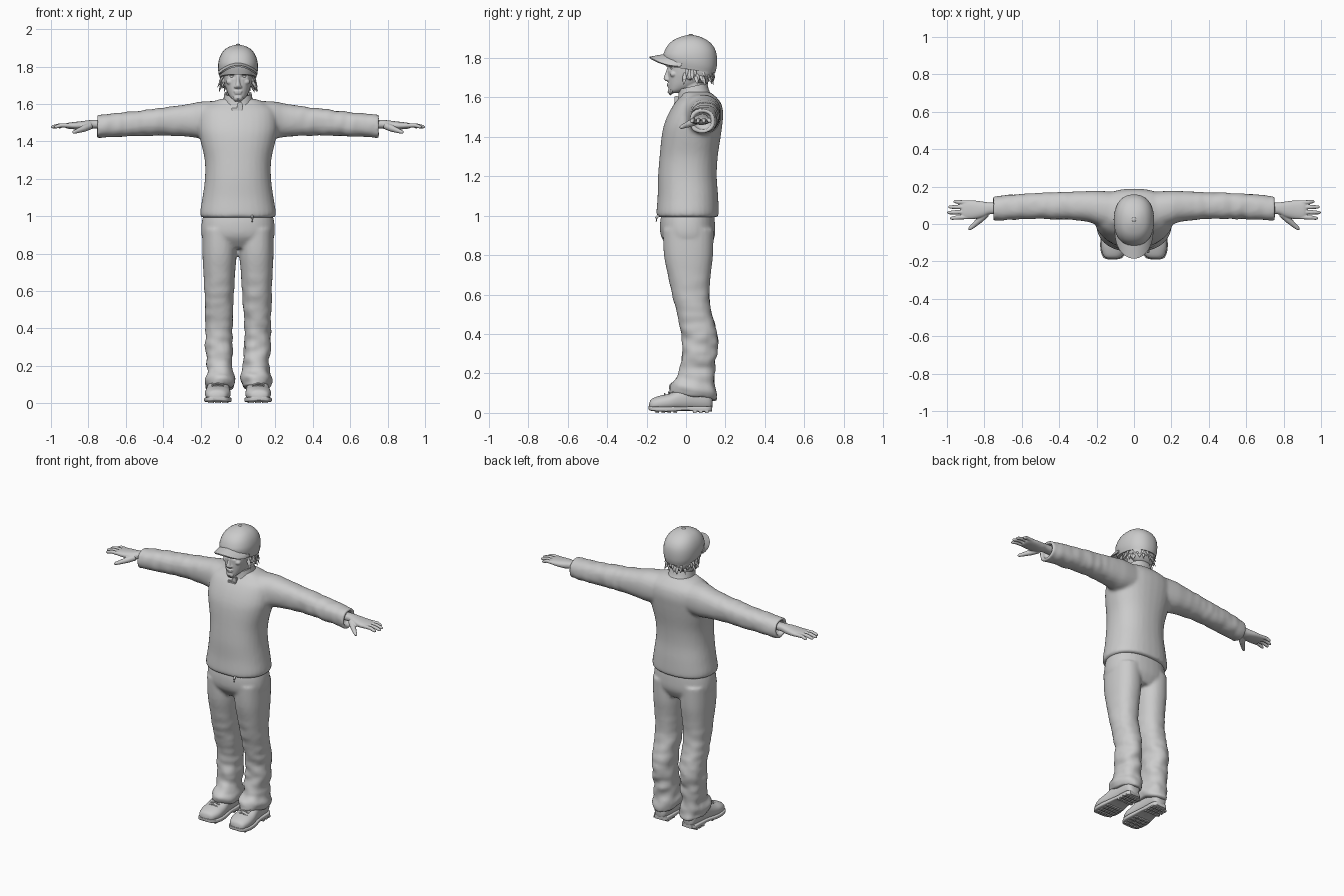
import bpy, bmesh, math, random
from mathutils import Vector, Matrix, noise

random.seed(4)
V = Vector


def skin(bm, loops, cap=True):
    rings = [[bm.verts.new(p) for p in l] for l in loops]
    n = len(rings[0])
    for a, b in zip(rings, rings[1:]):
        for i in range(n):
            bm.faces.new((a[i], a[(i + 1) % n], b[(i + 1) % n], b[i]))
    if cap:
        bm.faces.new(rings[0])
        bm.faces.new(rings[-1])


def loft(bm, rings, axis='z', p=2.3, sub=4, seg=32, cap=True, flip=1):
    """Rings are (position on axis, min, max, min, max); smoothed between rings."""
    R = [rings[0]] + list(rings) + [rings[-1]]
    path = []
    for k in range(1, len(R) - 2):
        for s in range(sub):
            t = s / sub
            path.append([0.5 * (2 * b + (c - a) * t + (2 * a - 5 * b + 4 * c - d) * t * t
                                + (3 * b - a - 3 * c + d) * t ** 3)
                         for a, b, c, d in zip(*R[k - 1:k + 3])])
    path.append(rings[-1])
    loops = []
    for t, a0, a1, b0, b1 in path:
        loop = []
        for i in range(seg):
            w = 2 * math.pi * (i + 0.5) / seg
            c, s = math.cos(w), math.sin(w)
            u = (a0 + a1) / 2 + (a1 - a0) / 2 * math.copysign(abs(c) ** (2 / p), c)
            v = (b0 + b1) / 2 + (b1 - b0) / 2 * math.copysign(abs(s) ** (2 / p), s)
            q = {'z': (u, v, t), 'x': (t, u, v), 'y': (u, t, v)}[axis]
            loop.append((q[0] * flip, q[1], q[2]))
        loops.append(loop)
    skin(bm, loops, cap)


def sym(rows):
    """Rings symmetric in x: (z, half width, y min, y max)."""
    return [(z, -w, w, a, b) for z, w, a, b in rows]


def tube(bm, pts, radii, seg=12, flat=1.0):
    pts, loops = [V(q) for q in pts], []
    for i, q in enumerate(pts):
        d = pts[min(i + 1, len(pts) - 1)] - pts[max(i - 1, 0)]
        m = d.to_track_quat('Z', 'Y').to_matrix()
        loops.append([q + m @ V((math.cos(a) * radii[i], math.sin(a) * radii[i] * flat, 0))
                      for a in (2 * math.pi * k / seg for k in range(seg))])
    skin(bm, loops)


def blob(bm, loc, size):
    bmesh.ops.create_uvsphere(bm, u_segments=20, v_segments=12, radius=1,
                              matrix=Matrix.Translation(loc) @ Matrix.Diagonal((*size, 1)))


def box(bm, loc, size):
    bmesh.ops.create_cube(bm, size=1, matrix=Matrix.Translation(loc) @ Matrix.Diagonal((*size, 1)))


def finish(bm, name, voxel=0, smooth=0, mirror=False, solid=0, warp=None, angle=60):
    bmesh.ops.recalc_face_normals(bm, faces=bm.faces)
    me = bpy.data.meshes.new(name)
    bm.to_mesh(me)
    bm.free()
    ob = bpy.data.objects.new(name, me)
    bpy.context.collection.objects.link(ob)
    if voxel:
        m = ob.modifiers.new('Fuse', 'REMESH')
        m.mode, m.voxel_size = 'VOXEL', voxel
    if smooth:
        m = ob.modifiers.new('Relax', 'SMOOTH')
        m.factor, m.iterations = 0.5, smooth
    if solid:
        m = ob.modifiers.new('Thickness', 'SOLIDIFY')
        m.thickness, m.offset = solid, 0
    if mirror:
        m = ob.modifiers.new('Mirror', 'MIRROR')
        m.use_mirror_merge = False
    bpy.context.view_layer.update()
    dg = bpy.context.evaluated_depsgraph_get()
    me = bpy.data.meshes.new_from_object(ob.evaluated_get(dg))
    ob.modifiers.clear()
    ob.data = me
    if warp:
        normals = [v.normal.copy() for v in me.vertices]
        for v, n in zip(me.vertices, normals):
            v.co = warp(v.co.copy(), n)
    me.shade_smooth()
    me.set_sharp_from_angle(angle=math.radians(angle))
    return ob


# Jacket: torso and sleeves fused, with light sleeve folds
bm = bmesh.new()
loft(bm, sym([(.992, .197, -.148, .163), (1.02, .203, -.15, .166), (1.1, .19, -.144, .163),
              (1.2, .177, -.142, .156), (1.3, .178, -.134, .161), (1.4, .2, -.124, .176),
              (1.46, .212, -.112, .184), (1.52, .212, -.088, .189), (1.57, .2, -.058, .178),
              (1.605, .15, -.027, .15), (1.628, .09, -.02, .12)]))
for s in (1, -1):
    loft(bm, [(.1, -.04, .172, 1.41, 1.617), (.2, -.005, .178, 1.415, 1.612),
              (.25, .012, .176, 1.423, 1.602), (.35, .023, .172, 1.43, 1.587),
              (.5, .028, .167, 1.43, 1.568), (.65, .023, .157, 1.424, 1.552),
              (.735, .019, .148, 1.419, 1.544), (.752, .019, .146, 1.419, 1.542),
              (.752, .036, .13, 1.437, 1.525), (.715, .036, .13, 1.437, 1.525)], 'x', flip=s)


def sleeve_folds(c, n):
    k = min(1, max(0, (abs(c.x) - .25) / .15))
    return c + n * .005 * k * noise.noise(V((c.x * 22, c.y * 12, c.z * 12)))


finish(bm, 'jacket', .01, 5, warp=sleeve_folds)

# Standing collar
bm = bmesh.new()
loft(bm, sym([(1.575, .088, -.045, .135), (1.61, .076, -.036, .115), (1.655, .068, -.032, .103)]), cap=False)
finish(bm, 'collar', solid=.009, warp=lambda c, n: c + V((0, 0, .22 * (c.y - .03))))

# Zip tab at the throat and toggle at the hem
bm = bmesh.new()
box(bm, (-.005, -.05, 1.568), (.06, .02, .022))
box(bm, (.01, -.048, 1.59), (.03, .02, .035))
bmesh.ops.bevel(bm, geom=bm.edges[:], offset=.004, segments=2, affect='EDGES')
finish(bm, 'collar_tab')
bm = bmesh.new()
tube(bm, [(.075, -.135, 1.005), (.076, -.15, .99), (.076, -.15, .97)], [.006, .007, .005])
finish(bm, 'hem_toggle')

# Trousers: hips and legs fused, bunched at the ankles
bm = bmesh.new()
loft(bm, sym([(1.03, .18, -.12, .14), (.96, .195, -.132, .147), (.89, .194, -.125, .145),
              (.83, .16, -.08, .115)]))
for s in (1, -1):
    loft(bm, [(.93, .01, .19, -.118, .14), (.8, .007, .19, -.112, .137), (.7, .015, .185, -.092, .125),
              (.6, .022, .18, -.07, .118), (.5, .027, .177, -.045, .132), (.4, .03, .174, -.022, .159),
              (.3, .03, .172, -.022, .156), (.2, .03, .168, -.033, .143), (.155, .02, .172, -.068, .15),
              (.13, .016, .176, -.08, .153), (.085, .024, .172, -.083, .155)], flip=s)


def leg_folds(c, n):
    k = min(1, max(0, (.75 - c.z) / .5))
    c = c + n * .012 * k * noise.noise(V((c.x * 13, c.y * 13, c.z * 20)))
    return c - V((0, 0, .13 * c.y * min(1, max(0, (.22 - c.z) / .1))))


finish(bm, 'trousers', .01, 4, warp=leg_folds)

# Shoes: rounded upper, flat sole and tread bars
bm = bmesh.new()
loft(bm, [(-.187, .1, .13, .022, .045), (-.175, .065, .16, .012, .07), (-.13, .042, .175, .01, .088),
          (-.08, .04, .175, .01, .1), (-.02, .045, .165, .01, .13), (.04, .048, .157, .01, .15),
          (.1, .052, .152, .01, .15), (.125, .063, .142, .015, .13), (.134, .08, .125, .03, .1)], 'y')
finish(bm, 'shoe_uppers', mirror=True)
bm = bmesh.new()
loft(bm, [(-.19, .095, .135, .018, .034), (-.178, .06, .165, .011, .034), (-.13, .036, .18, .006, .032),
          (-.07, .036, .178, .006, .032), (0, .046, .164, .012, .034), (.05, .047, .16, .006, .034),
          (.11, .05, .156, .006, .034), (.132, .07, .138, .008, .034)], 'y', p=6)
for y in (-.145, -.115, -.085, -.055, .045, .075, .105):
    for x in (.07, .108, .146):
        box(bm, (x - .03 * max(0, y), y, .006), (.03, .018, .012))
finish(bm, 'shoe_soles', mirror=True, angle=40)

# Shoe laces
bm = bmesh.new()
for i in range(4):
    y, z = -.105 + i * .02, .095 + i * .008
    tube(bm, [(.075, y, z - .008), (.107, y - .004, z + .003), (.14, y, z - .008)], [.004] * 3, 8)
finish(bm, 'shoe_laces', mirror=True)

# Hands: palm, four fingers and thumb fused
bm = bmesh.new()
loft(bm, [(.7, .052, .115, 1.468, 1.515), (.77, .052, .115, 1.468, 1.515), (.81, .036, .12, 1.461, 1.511),
          (.86, .026, .126, 1.463, 1.505), (.905, .027, .124, 1.467, 1.5), (.922, .036, .116, 1.472, 1.494)], 'x')
for y, ty, tip in ((.038, .031, .985), (.064, .061, 1.0), (.09, .091, .994), (.114, .12, .966)):
    m = (.905 + tip) / 2
    tube(bm, [(.88, y, 1.484), (m, (y + ty) / 2, 1.486), (tip - .012, ty, 1.478), (tip - .003, ty, 1.476),
              (tip, ty, 1.476)], [.012, .0112, .0095, .006, .002])
tube(bm, [(.79, .055, 1.483), (.825, .022, 1.468), (.855, -.006, 1.457), (.877, -.024, 1.449), (.885, -.03, 1.447)],
     [.02, .018, .013, .01, .004])
finish(bm, 'hands', .0035, 2, mirror=True)

# Head: skull, neck and facial features fused, eye sockets pressed in
bm = bmesh.new()
loft(bm, sym([(1.622, .022, -.078, -.035), (1.635, .04, -.086, .0), (1.66, .056, -.089, .06),
              (1.69, .067, -.09, .1), (1.72, .074, -.09, .115), (1.76, .078, -.092, .128),
              (1.82, .08, -.09, .13), (1.87, .06, -.06, .1)]))
loft(bm, sym([(1.55, .066, -.03, .1), (1.61, .056, -.028, .092), (1.7, .055, -.02, .095)]))
loft(bm, sym([(1.682, .01, -.1, -.07), (1.692, .017, -.112, -.07), (1.703, .014, -.113, -.07),
              (1.725, .009, -.104, -.07), (1.755, .008, -.094, -.07)]))
blob(bm, (0, -.088, 1.667), (.024, .009, .005))
blob(bm, (0, -.087, 1.657), (.02, .009, .006))
blob(bm, (0, -.078, 1.632), (.024, .014, .018))
for s in (1, -1):
    blob(bm, (.033 * s, -.083, 1.766), (.026, .012, .008))
    blob(bm, (.042 * s, -.064, 1.718), (.022, .018, .016))
    blob(bm, (.012 * s, -.095, 1.691), (.009, .011, .008))
    blob(bm, (.078 * s, .018, 1.72), (.01, .02, .034))


def eye_sockets(c, n):
    d = (V((abs(c.x), c.y, c.z)) - V((.032, -.08, 1.748)))
    c.y += .013 * math.exp(-(d.x / .015) ** 2 - (d.z / .009) ** 2 - (d.y / .03) ** 2)
    return c


finish(bm, 'head', .004, 3, warp=eye_sockets)
bm = bmesh.new()
blob(bm, (.032, -.065, 1.747), (.013, .013, .011))
finish(bm, 'eyes', mirror=True)

# Shaggy hair below the cap and a short chin beard
bm = bmesh.new()
loft(bm, sym([(1.672, .05, .05, .108), (1.695, .074, .03, .128), (1.73, .086, .01, .14), (1.77, .088, .0, .142)]))
for i in range(44):
    a = math.radians(-112 + 224 * (i + random.random()) / 44)
    d = V((math.sin(a), math.cos(a), 0))
    o = V((d.x * .08, .025 + d.y * .1, random.uniform(1.71, 1.755)))
    r, l = random.uniform(.008, .013), random.uniform(.02, .036)
    tube(bm, [o, o + d * l * .45 - V((0, 0, l * .7)), o + d * l * random.uniform(.3, 1) - V((0, 0, l * 1.5))],
         [r, r * .9, .001], 8, .6)
finish(bm, 'hair')
bm = bmesh.new()
for i in range(9):
    x = (i - 4) * .007
    tube(bm, [(x, -.08 + abs(x) * .4, 1.645), (x * .9, -.089 + abs(x) * .5, 1.628), (x * .5, -.08, 1.611)],
         [.007, .006, .001], 8)
finish(bm, 'beard')

# Cap crown, button and curved peak
bm = bmesh.new()
loft(bm, sym([(1.744, .097, -.103, .148), (1.78, .106, -.114, .157), (1.82, .106, -.114, .156),
              (1.86, .094, -.096, .139), (1.89, .072, -.065, .108), (1.908, .042, -.025, .07),
              (1.916, .012, .008, .036)]))
finish(bm, 'cap_crown',
       warp=lambda c, n: c - V((0, 0, .14 * c.y * min(1, max(0, (1.83 - c.z) / .06)))))
bm = bmesh.new()
blob(bm, (0, .024, 1.916), (.012, .012, .006))
finish(bm, 'cap_button')
bm = bmesh.new()
grid = []
for j in range(9):
    v, row = j / 8, []
    for i in range(25):
        a = math.radians(-88 + 176 * i / 24)
        x = .1 * math.sin(a)
        y = -.015 - (.08 + .089 * v) * max(0, math.cos(a)) ** .8
        row.append(bm.verts.new((x, y, 1.818 - .016 * v - .045 * (x / .1) ** 2)))
    grid.append(row)
for a, b in zip(grid, grid[1:]):
    for i in range(24):
        bm.faces.new((a[i], a[i + 1], b[i + 1], b[i]))
finish(bm, 'cap_peak', solid=.009)
